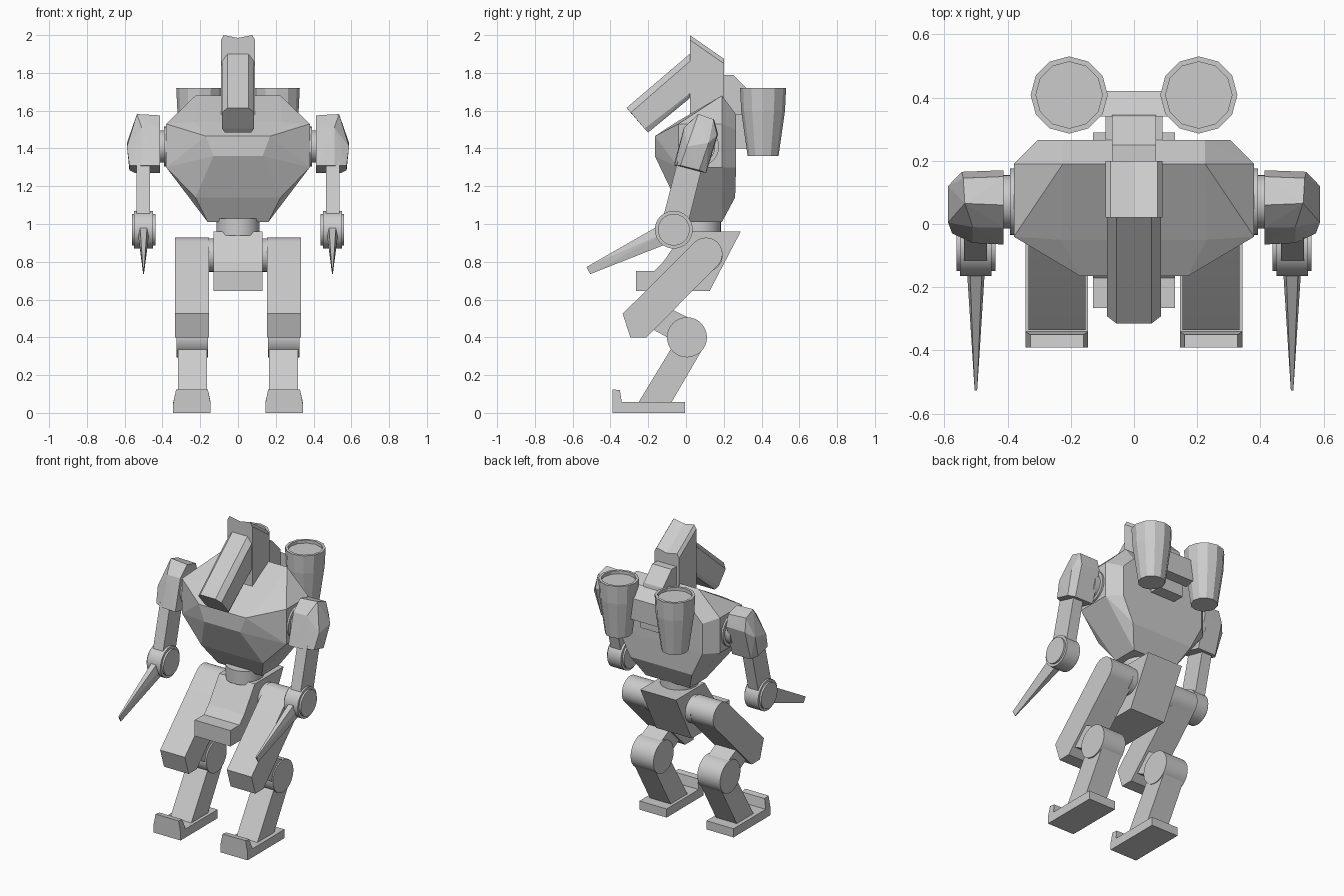
import bpy, bmesh, math


def finish(name, bm, mirror=False, smooth=False):
    bmesh.ops.recalc_face_normals(bm, faces=bm.faces[:])
    me = bpy.data.meshes.new(name)
    bm.to_mesh(me)
    bm.free()
    ob = bpy.data.objects.new(name, me)
    bpy.context.collection.objects.link(ob)
    if smooth:
        bpy.ops.object.select_all(action='DESELECT')
        ob.select_set(True)
        bpy.context.view_layer.objects.active = ob
        bpy.ops.object.shade_smooth_by_angle(angle=math.radians(25))
    if mirror:
        ob.modifiers.new("Mirror", 'MIRROR').use_axis[0] = True
    return ob


def prism(name, profile, x0, x1, mirror=False, smooth=False):
    """Extrude a (y, z) profile from x0 to x1."""
    bm = bmesh.new()
    a = [bm.verts.new((x0, y, z)) for y, z in profile]
    b = [bm.verts.new((x1, y, z)) for y, z in profile]
    bm.faces.new(a)
    bm.faces.new(b[::-1])
    n = len(a)
    for i in range(n):
        j = (i + 1) % n
        bm.faces.new((a[i], b[i], b[j], a[j]))
    return finish(name, bm, mirror, smooth)


def arc(cy, cz, r, a0, a1, n):
    return [(cy + r * math.cos(math.radians(a0 + (a1 - a0) * i / n)),
             cz + r * math.sin(math.radians(a0 + (a1 - a0) * i / n))) for i in range(n + 1)]


def disc(name, cy, cz, r, x0, x1, mirror=True, n=32):
    return prism(name, arc(cy, cz, r, 0, 360, n)[:-1], x0, x1, mirror, True)


def hull(name, pts, mirror=False, both=False):
    """Faceted solid around points; both adds their x mirrored copies."""
    if both:
        pts = pts + [(-x, y, z) for x, y, z in pts]
    bm = bmesh.new()
    for p in pts:
        bm.verts.new(p)
    bmesh.ops.remove_doubles(bm, verts=bm.verts[:], dist=1e-5)
    res = bmesh.ops.convex_hull(bm, input=bm.verts[:])
    loose = [v for v in bm.verts if not v.link_faces]
    bmesh.ops.delete(bm, geom=loose, context='VERTS')
    bmesh.ops.dissolve_limit(bm, angle_limit=0.02, verts=bm.verts[:], edges=bm.edges[:])
    return finish(name, bm, mirror)


def lathe(name, cx, cy, rings, n, mirror=True):
    """Stack (radius, z) rings around a vertical axis, capped at both ends."""
    bm = bmesh.new()
    loops = [[bm.verts.new((cx + r * math.cos(2 * math.pi * k / n),
                            cy + r * math.sin(2 * math.pi * k / n), z)) for k in range(n)]
             for r, z in rings]
    for a, b in zip(loops, loops[1:]):
        for k in range(n):
            bm.faces.new((a[k], a[(k + 1) % n], b[(k + 1) % n], b[k]))
    bm.faces.new(loops[0])
    bm.faces.new(loops[-1])
    return finish(name, bm, mirror, n > 16)


# Torso: faceted body
hull("torso", [
    (0.225, 0.19, 1.68), (0.225, 0.265, 1.58), (0.23, -0.05, 1.54),
    (0.38, 0.19, 1.53), (0.38, -0.04, 1.53), (0.305, 0.265, 1.50),
    (0.17, -0.165, 1.465), (0.13, -0.165, 1.36),
    (0.38, 0.19, 1.30), (0.38, -0.04, 1.30), (0.305, 0.265, 1.30),
    (0.225, 0.26, 1.14), (0.225, -0.06, 1.14),
    (0.16, 0.19, 1.01), (0.16, 0.02, 1.01)], both=True)

# Waist and pelvis
lathe("waist", 0, 0.07, [(0.115, 0.94), (0.115, 1.03)], 32, mirror=False)
prism("pelvis", [(0.29, 0.96), (0.125, 0.645), (-0.265, 0.645), (-0.265, 0.75),
                 (-0.17, 0.75), (-0.12, 0.80), (-0.01, 0.96)], -0.13, 0.13)

# Head: upright block with a notched, sloping top, and a hanging snout
head = prism("head_block", [(0.02, 1.5), (0.2, 1.5), (0.2, 1.85), (0.2, 1.875),
                            (0.02, 2.0), (0.02, 1.975)], -0.075, 0.075)
bpy.data.objects.remove(head)
bm = bmesh.new()
section = [(-0.09, 1.5), (0.09, 1.5), (0.09, 1.975), (0.075, 2.0), (0, 1.985),
           (-0.075, 2.0), (-0.09, 1.975)]
front = [bm.verts.new((x, 0.02, z)) for x, z in section]
back = [bm.verts.new((x, 0.2, z - (0.125 if z > 1.9 else 0))) for x, z in section]
bm.faces.new(front)
bm.faces.new(back[::-1])
for i in range(7):
    j = (i + 1) % 7
    bm.faces.new((front[i], back[i], back[j], front[j]))
finish("head_block", bm)
hull("snout", [(0.055, 0.025, 1.905), (0.055, -0.315, 1.615), (0.085, 0.025, 1.865),
               (0.085, -0.292, 1.59), (0.085, -0.22, 1.505), (0.07, -0.2, 1.485),
               (0.07, 0.025, 1.67), (0.085, 0.025, 1.695)], both=True)

# Back mount and thrusters
prism("neck_brace", [(0.15, 1.79), (0.25, 1.79), (0.34, 1.70), (0.36, 1.60),
                     (0.36, 1.5), (0.15, 1.5)], -0.07, 0.07)
prism("thruster_crossbar", [(0.34, 1.48), (0.42, 1.48), (0.42, 1.62), (0.34, 1.68)],
      -0.12, 0.12)
prism("back_plate", [(0.2, 1.40), (0.345, 1.40), (0.345, 1.58), (0.2, 1.58)], -0.09, 0.09)
lathe("thruster", 0.205, 0.408, [(0.082, 1.36), (0.116, 1.60), (0.122, 1.72),
                                 (0.105, 1.72), (0.105, 1.70)], 12)

# Arms
disc("shoulder_joint", 0.07, 1.41, 0.105, 0.34, 0.392)
disc("shoulder_axle", 0.07, 1.41, 0.085, 0.38, 0.43)
arm_side = [(0.06, 1.575), (0.15, 1.55), (0.17, 1.475), (0.107, 1.27), (-0.065, 1.31),
            (-0.012, 1.51)]
hull("upper_arm", [(0.412, y, z) for y, z in arm_side] + [
    (0.535, 0.065, 1.582), (0.54, 0.145, 1.555), (0.545, 0.165, 1.47),
    (0.545, 0.105, 1.27), (0.51, -0.06, 1.31), (0.51, -0.01, 1.51),
    (0.588, 0.005, 1.41), (0.588, 0.12, 1.43), (0.575, 0.07, 1.285),
    (0.575, -0.03, 1.31)], mirror=True)
prism("arm_link", [(-0.045, 1.33), (0.085, 1.30), (0.01, 1.0), (-0.125, 1.02)],
      0.465, 0.538, mirror=True)
disc("elbow_hub", -0.065, 0.97, 0.1, 0.45, 0.55)
disc("elbow_cap", -0.065, 0.97, 0.084, 0.438, 0.562)
hull("blade", [(0.48, -0.12, 1.005), (0.52, -0.12, 1.005), (0.47, -0.12, 0.95),
               (0.53, -0.12, 0.95), (0.48, -0.1, 0.895), (0.52, -0.1, 0.895),
               (0.496, -0.527, 0.772), (0.504, -0.527, 0.772),
               (0.498, -0.507, 0.735), (0.502, -0.507, 0.735)], mirror=True)

# Legs
disc("hip_joint", 0.106, 0.835, 0.088, 0.10, 0.17)
prism("thigh", arc(0.106, 0.841, 0.087, -45, 135, 16) +
      [(-0.335, 0.525), (-0.295, 0.40), (-0.21, 0.40)], 0.153, 0.333, True, True)
prism("knee_link", [(-0.19, 0.45), (-0.08, 0.55), (0.02, 0.50), (0.0, 0.40), (-0.09, 0.395)],
      0.17, 0.318, mirror=True)
disc("knee", 0.005, 0.40, 0.106, 0.16, 0.326)
prism("shin", [(-0.085, 0.33), (-0.255, 0.05), (-0.08, 0.05), (0.1, 0.36), (0.0, 0.42)],
      0.165, 0.317, mirror=True)
foot = prism("foot", [(-0.39, 0.0), (-0.005, 0.0), (-0.005, 0.057), (-0.34, 0.057),
                      (-0.35, 0.12), (-0.39, 0.125), (-0.39, 0.05)], 0.145, 0.343, mirror=True)
for v in foot.data.vertices:
    if v.co.z > 0.1:
        v.co.x += 0.015 if v.co.x < 0.2 else -0.015
